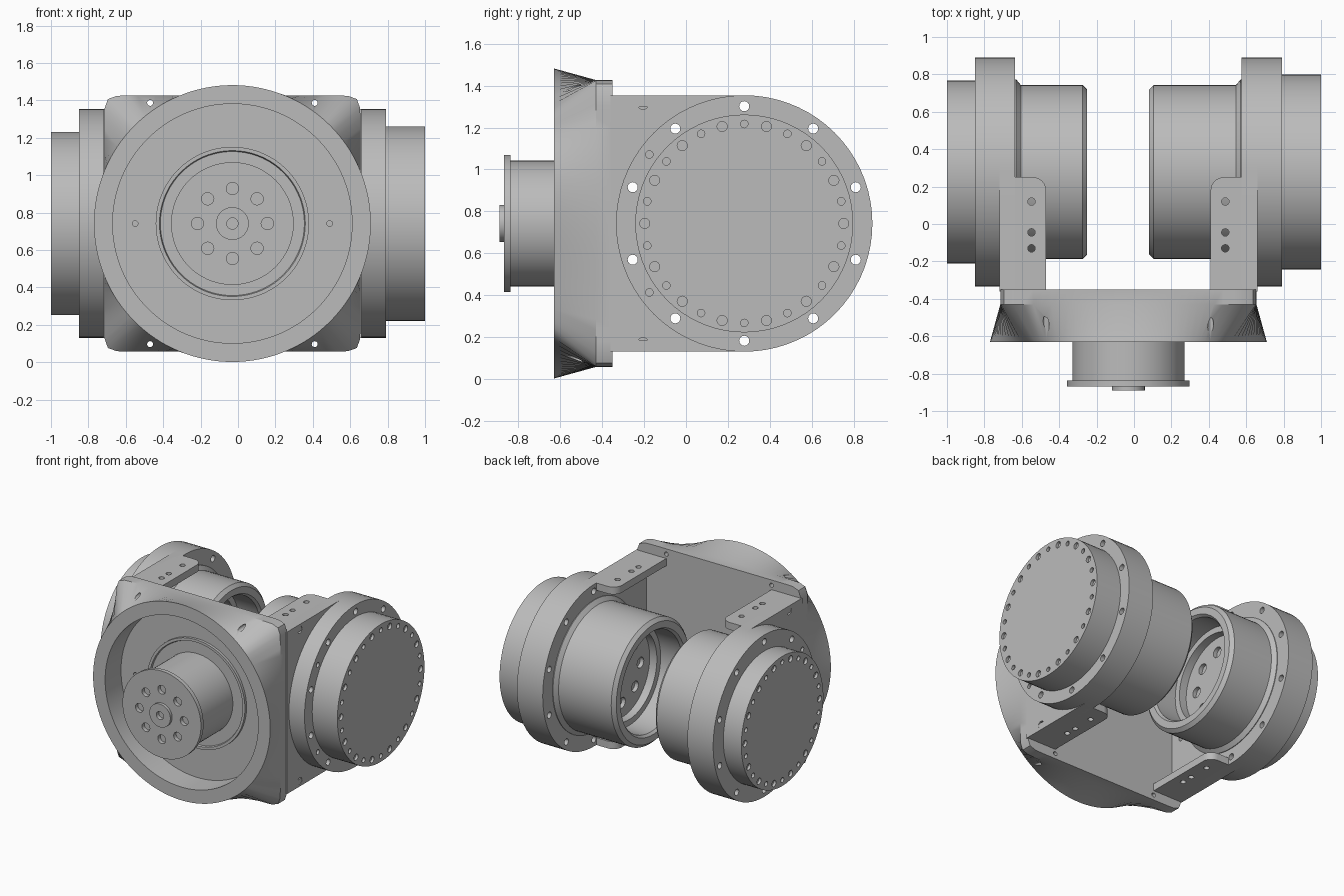
import bpy, bmesh
from math import pi, cos, sin, radians
from mathutils import Matrix, Vector

if "Cube" in bpy.data.objects:
    bpy.data.objects.remove(bpy.data.objects["Cube"])

MX, CZ, AY = -0.03, 0.742, 0.278      # mirror plane, axis height, side drum axis
SEG = 72

grey = bpy.data.materials.new("machined grey")
grey.use_nodes = True
grey.diffuse_color = (0.5, 0.5, 0.5, 1)
grey.node_tree.nodes["Principled BSDF"].inputs["Base Color"].default_value = (0.5, 0.5, 0.5, 1)


def add_object(name, bm):
    bmesh.ops.remove_doubles(bm, verts=bm.verts, dist=1e-5)
    bmesh.ops.recalc_face_normals(bm, faces=bm.faces)
    mesh = bpy.data.meshes.new(name)
    bm.to_mesh(mesh)
    bm.free()
    mesh.materials.append(grey)
    ob = bpy.data.objects.new(name, mesh)
    bpy.context.collection.objects.link(ob)
    return ob


def activate(ob):
    bpy.ops.object.select_all(action='DESELECT')
    ob.select_set(True)
    bpy.context.view_layer.objects.active = ob


def lathe(name, profile, matrix):
    """Revolve (distance along axis, radius) points about local z."""
    bm = bmesh.new()
    verts = [bm.verts.new((r, 0, a)) for a, r in profile]
    edges = [bm.edges.new(p) for p in zip(verts, verts[1:])]
    bmesh.ops.spin(bm, geom=verts + edges, cent=(0, 0, 0), axis=(0, 0, 1),
                   angle=2 * pi, steps=SEG, use_merge=True)
    bm.transform(matrix)
    return add_object(name, bm)


def prism(name, outline, offset):
    """Extrude a closed outline by an offset vector."""
    bm = bmesh.new()
    face = bm.faces.new([bm.verts.new(p) for p in outline])
    out = bmesh.ops.extrude_face_region(bm, geom=[face])
    bmesh.ops.translate(bm, vec=Vector(offset),
                        verts=[v for v in out["geom"] if isinstance(v, bmesh.types.BMVert)])
    return add_object(name, bm)


def drill(ob, holes, axis):
    """Cut round holes given as (centre, radius, length) along one world axis."""
    turn = {'X': Matrix.Rotation(pi / 2, 4, 'Y'), 'Y': Matrix.Rotation(pi / 2, 4, 'X'),
            'Z': Matrix.Identity(4)}[axis]
    bm = bmesh.new()
    for centre, r, length in holes:
        bmesh.ops.create_cone(bm, cap_ends=True, segments=16, radius1=r, radius2=r,
                              depth=length, matrix=Matrix.Translation(centre) @ turn)
    cutter = add_object("hole_cutter", bm)
    cutter.hide_render = True
    mod = ob.modifiers.new("holes", 'BOOLEAN')
    mod.operation = 'DIFFERENCE'
    mod.solver = 'EXACT'
    mod.object = cutter
    activate(ob)
    bpy.ops.object.modifier_apply(modifier=mod.name)
    bpy.data.objects.remove(cutter)


def smooth(ob):
    activate(ob)
    bpy.ops.object.shade_smooth_by_angle(angle=radians(28))


# Front housing: rounded square plate lofted into a round rim with a recess
def rounded_square(c, s):
    return 0.685 / (abs(c) ** 24 + abs(s) ** 24) ** (1 / 24)


bm = bmesh.new()
N = 128
rings = []
for y, radius in [(-0.35, None), (-0.43, None), (-0.63, 0.74), (-0.63, 0.64), (-0.44, 0.64)]:
    ring = []
    for i in range(N):
        c, s = cos(2 * pi * i / N), sin(2 * pi * i / N)
        r = radius or rounded_square(c, s)
        ring.append(bm.verts.new((MX + r * c, y, CZ + r * s)))
    rings.append(ring)
for a, b in zip(rings, rings[1:]):
    for i in range(N):
        j = (i + 1) % N
        bm.faces.new((a[i], a[j], b[j], b[i]))
bm.faces.new(rings[0])
bm.faces.new(rings[-1])
housing = add_object("front_housing", bm)
holes = [((MX + sx * 0.44, -0.45, CZ + sz * 0.645), 0.016, 0.6) for sx in (-1, 1) for sz in (-1, 1)]
holes += [((MX + sx * 0.52, -0.4, CZ), 0.015, 0.3) for sx in (-1, 1)]
drill(housing, holes, 'Y')
smooth(housing)

# Output shaft with base ring, end flange and hub
front = Matrix.Translation((MX, 0, CZ)) @ Matrix.Rotation(pi / 2, 4, 'X')
shaft = lathe("output_shaft", [
    (0.42, 0), (0.42, 0.41), (0.46, 0.41), (0.46, 0.39), (0.447, 0.385), (0.447, 0.30),
    (0.837, 0.30), (0.837, 0.328), (0.868, 0.328), (0.868, 0.0875), (0.89, 0.0875),
    (0.89, 0.03), (0.86, 0.03), (0.86, 0)], front)
drill(shaft, [((MX + 0.187 * cos(k * pi / 4), -0.868, CZ + 0.187 * sin(k * pi / 4)), 0.033, 0.06)
              for k in range(8)], 'Y')
smooth(shaft)


# Side arms and drums, mirrored about the centre plane
def side(tag, s, cap_end, cap_r, drum_end):
    def X(u):
        return MX + s * u

    def around(u, r, deg):
        return (X(u), AY + r * cos(radians(deg)), CZ + r * sin(radians(deg)))

    axis = Matrix.Translation((MX, AY, CZ)) @ Matrix.Rotation(s * pi / 2, 4, 'Y')
    R = 0.612

    # Arm plate with a round end
    outline = [(X(0.605), -0.36, CZ + R), (X(0.605), -0.36, CZ - R)]
    outline += [around(0.605, R, -90 + 180 * i / 36) for i in range(37)]
    arm = prism(tag + "_arm_plate", outline, (s * 0.085, 0, 0))
    through = [(around(0.7, 0.56, 90 + 36 * k), 0.024, 0.5) for k in range(10)]
    screws = [((X(0.69), -0.205, CZ + k * 0.572), 0.027, 0.06) for k in (-1, 1)]
    drill(arm, through + screws, 'X')

    # Outer bearing ring
    ring = lathe(tag + "_outer_ring", [(0.688, 0), (0.688, R), (0.82, R), (0.82, 0)], axis)
    pins = [(around(0.82, 0.56, a), 0.018, 0.04) for a in (144, 216)]
    drill(ring, through + pins, 'X')

    # End cap with a bolt circle
    cap = lathe(tag + "_end_cap", [(0.81, 0), (0.81, cap_r), (cap_end, cap_r), (cap_end, 0)], axis)
    drill(cap, [(around(cap_end, cap_r - 0.045, k * 360 / 28), 0.018 if k % 2 else 0.024, 0.04)
                for k in range(28)], 'X')

    # Hollow inner drum with collar, chamfered mouth and stepped bore
    e = drum_end
    floor = e + 0.26
    drum = lathe(tag + "_inner_drum", [
        (0.61, 0), (0.61, 0.495), (0.60, 0.495), (0.575, 0.465), (e + 0.025, 0.465),
        (e, 0.44), (e, 0.39), (e + 0.02, 0.375), (e + 0.2, 0.375), (e + 0.2, 0.33),
        (floor, 0.33), (floor, 0)], axis)
    drill(drum, [(around(floor, 0.22, 45 * k), 0.04, 0.06) for k in range(8)], 'X')

    # Top and bottom bracket flanges with a rounded free corner
    flanges = []
    for name, z in (("top", CZ + R - 0.055), ("bottom", CZ - R)):
        pts = [(X(0.688), -0.36, z), (X(0.44), -0.36, z)]
        pts += [(X(0.51 - 0.07 * cos(a)), 0.18 + 0.07 * sin(a), z)
                for a in (pi / 2 * i / 8 for i in range(9))]
        pts.append((X(0.688), 0.25, z))
        flange = prism(tag + "_" + name + "_flange", pts, (0, 0, 0.055))
        drill(flange, [((X(0.518), y, z + 0.027), 0.02, 0.2) for y in (0.12, -0.045, -0.13)], 'Z')
        flanges.append(flange)

    for ob in [arm, ring, cap, drum] + flanges:
        smooth(ob)


side("left", 1, 1.03, 0.52, 0.11)
side("right", -1, 0.97, 0.49, 0.22)
